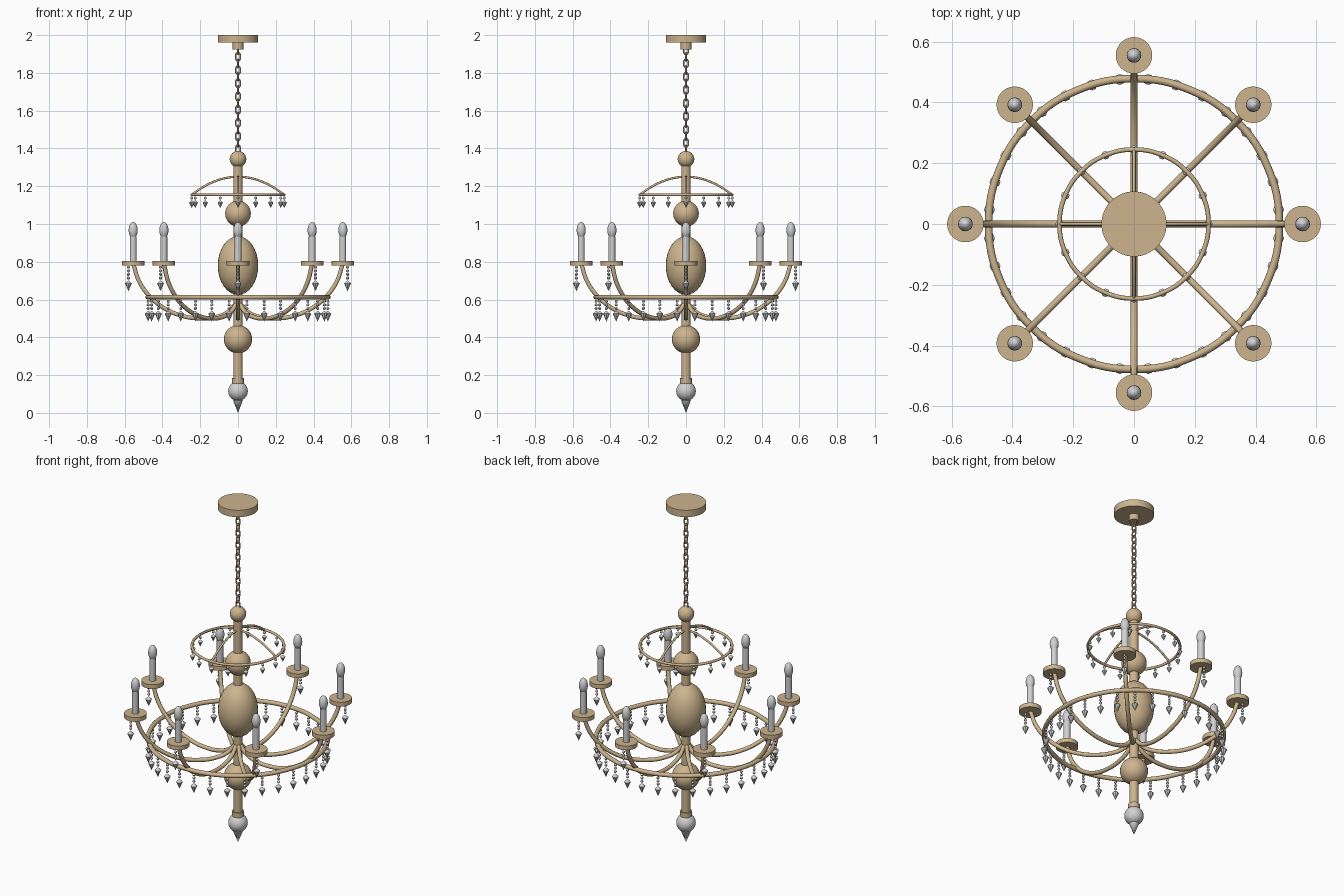
import bpy
import bmesh
from math import sin, cos, pi, radians
from mathutils import Matrix, Vector

cube = bpy.data.objects.get("Cube")
if cube:
    bpy.data.objects.remove(cube)


def make_material(name, color):
    mat = bpy.data.materials.new(name)
    mat.use_nodes = True
    mat.diffuse_color = color
    mat.node_tree.nodes["Principled BSDF"].inputs["Base Color"].default_value = color
    return mat


BRASS = make_material("warm brass", (0.61, 0.46, 0.27, 1))
SILVER = make_material("pale silver", (0.64, 0.64, 0.65, 1))


def place(name, data, loc=(0, 0, 0), turn=0):
    obj = bpy.data.objects.new(name, data)
    obj.location = loc
    obj.rotation_euler.z = turn
    bpy.context.collection.objects.link(obj)
    return obj


def lathe(name, profile, mat, sides=32, smooth=True):
    """Mesh spun around z from (radius, height) points."""
    bm = bmesh.new()
    verts = [bm.verts.new((r, 0, z)) for r, z in profile]
    edges = [bm.edges.new(pair) for pair in zip(verts, verts[1:])]
    bmesh.ops.spin(bm, geom=verts + edges, axis=(0, 0, 1), cent=(0, 0, 0),
                   angle=2 * pi, steps=sides, use_merge=True)
    bmesh.ops.remove_doubles(bm, verts=bm.verts, dist=0.00005)
    bmesh.ops.recalc_face_normals(bm, faces=bm.faces)
    mesh = bpy.data.meshes.new(name)
    bm.to_mesh(mesh)
    bm.free()
    mesh.materials.append(mat)
    if smooth:
        mesh.shade_smooth()
        mesh.set_sharp_from_angle(angle=radians(35))
    return mesh


def cylinder(name, r, z0, z1, mat, sides=32):
    return lathe(name, [(0, z0), (r, z0), (r, z1), (0, z1)], mat, sides)


def ball(name, r, half, mat, rings=16, sides=32):
    pts = [(r * sin(pi * i / rings), -half * cos(pi * i / rings))
           for i in range(rings + 1)]
    return lathe(name, pts, mat, sides)


def tube(name, points, radius, mat, closed=False):
    """Round tube through the given points."""
    curve = bpy.data.curves.new(name, "CURVE")
    curve.dimensions = "3D"
    curve.bevel_depth = radius
    curve.bevel_resolution = 3
    curve.resolution_u = 6
    curve.use_fill_caps = True
    spline = curve.splines.new("BEZIER")
    spline.bezier_points.add(len(points) - 1)
    for bp, co in zip(spline.bezier_points, points):
        bp.co = co
        bp.handle_left_type = bp.handle_right_type = "AUTO"
    spline.use_cyclic_u = closed
    curve.materials.append(mat)
    return curve


def circle(radius, count=16):
    return [(radius * cos(2 * pi * i / count), radius * sin(2 * pi * i / count), 0)
            for i in range(count)]


def polar(r, a, z):
    return (r * cos(a), r * sin(a), z)


# Ceiling canopy and its neck
place("canopy", cylinder("canopy", 0.107, 1.96, 2.0, BRASS, 48))
place("canopy_neck", cylinder("canopy_neck", 0.028, 1.925, 1.96, BRASS))

# Chain of alternating oval links
link = tube("chain_link", [(0.013 * cos(a), 0, 0.023 * sin(a))
                           for a in [2 * pi * i / 8 for i in range(8)]],
            0.004, BRASS, True)
link.resolution_u = 3
link.bevel_resolution = 2
for i in range(16):
    place("chain_link", link, (0, 0, 1.395 + 0.035 * i), pi / 2 * (i % 2))

# Central shaft with its turned balls
place("shaft", cylinder("shaft", 0.024, 0.18, 1.34, BRASS))
for name, r, half, z in [("top_ball", 0.044, 0.044, 1.343),
                         ("upper_ball", 0.068, 0.068, 1.055),
                         ("body", 0.107, 0.155, 0.78),
                         ("lower_ball", 0.075, 0.075, 0.39)]:
    place(name, ball(name, r, half, BRASS), (0, 0, z))
place("shaft_collar", cylinder("shaft_collar", 0.031, 0.155, 0.185, BRASS))

# Bottom finial
place("finial_ball", ball("finial_ball", 0.052, 0.052, SILVER), (0, 0, 0.115))
place("finial_tip", lathe("finial_tip", [(0, 0.07), (0.026, 0.066), (0, 0)], SILVER, 16))

# Upper crown: ring and two crossing arches
place("crown_ring", tube("crown_ring", circle(0.245), 0.0075, BRASS, True), (0, 0, 1.155))
arch = tube("crown_arch", [(0.245 * t, 0, 1.155 + 0.095 * (1 - t * t))
                           for t in [i / 4 - 1 for i in range(9)]], 0.006, BRASS)
for i in range(2):
    place("crown_arch", arch, turn=pi / 2 * i)

# Large lower ring
place("main_ring", tube("main_ring", circle(0.478), 0.0125, BRASS, True), (0, 0, 0.613))

# Hanging crystals
bead = ball("bead", 0.008, 0.008, SILVER, 6, 8)
crystal = lathe("crystal", [(0, 0), (0.018, -0.016), (0, -0.058)], SILVER, 8, False)
small_crystal = lathe("small_crystal", [(0, 0), (0.014, -0.012), (0, -0.042)],
                      SILVER, 8, False)


def drop(loc, beads, gem, pitch=0.019):
    top = Vector(loc)
    for i in range(beads):
        place("bead", bead, top - Vector((0, 0, 0.009 + pitch * i)))
    place("crystal", gem, top - Vector((0, 0, 0.002 + pitch * beads)))


for i in range(16):
    drop(polar(0.245, 2 * pi * i / 16, 1.147), 1, small_crystal)
for i in range(32):
    drop(polar(0.478, 2 * pi * (i + 0.5) / 32, 0.6), 3, crystal)

# Eight arms with cup, candle, bulb and drop
arm = tube("arm", [(0.015, 0, 0.575), (0.06, 0, 0.53), (0.12, 0, 0.507),
                   (0.2, 0, 0.5), (0.3, 0, 0.515), (0.4, 0, 0.56),
                   (0.475, 0, 0.625), (0.525, 0, 0.7), (0.553, 0, 0.785)],
           0.0115, BRASS)
cup = cylinder("candle_cup", 0.06, 0.78, 0.805, BRASS)
candle = cylinder("candle", 0.018, 0.805, 0.935, SILVER, 20)
bulb = ball("bulb", 0.024, 0.043, SILVER, 12, 20)
for i in range(8):
    a = 2 * pi * i / 8
    place("arm", arm, turn=a)
    place("candle_cup", cup, polar(0.555, a, 0))
    place("candle", candle, polar(0.555, a, 0))
    place("bulb", bulb, polar(0.555, a, 0.967))
    drop(polar(0.58, a, 0.78), 4, crystal)
